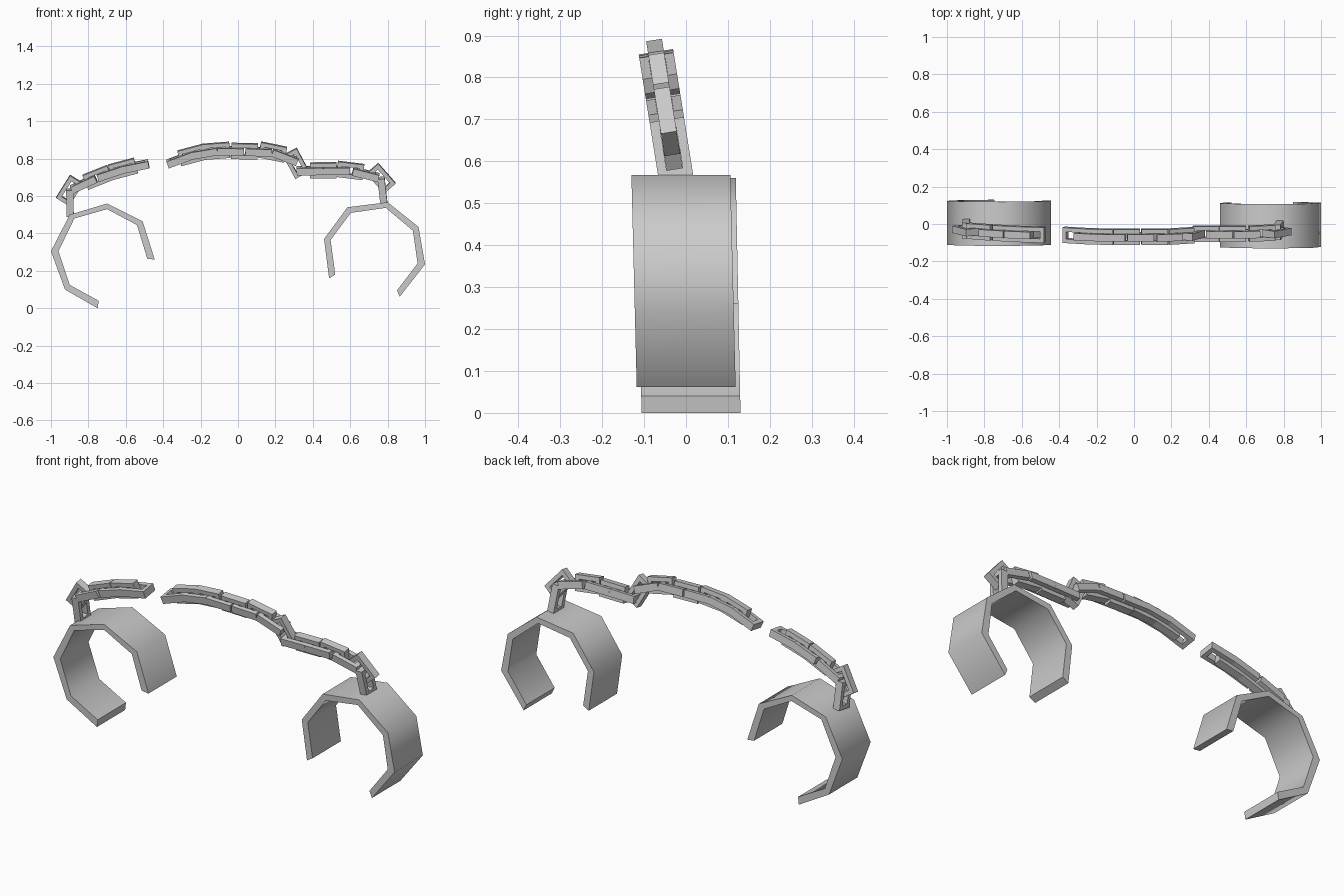
import bpy, bmesh
from mathutils import Vector, Matrix

if "Cube" in bpy.data.objects:
    bpy.data.objects.remove(bpy.data.objects["Cube"])


def make_object(name, bm):
    bmesh.ops.recalc_face_normals(bm, faces=bm.faces[:])
    me = bpy.data.meshes.new(name)
    bm.to_mesh(me)
    bm.free()
    ob = bpy.data.objects.new(name, me)
    bpy.context.collection.objects.link(ob)
    bpy.ops.object.select_all(action='DESELECT')
    bpy.context.view_layer.objects.active = ob
    ob.select_set(True)
    bpy.ops.object.shade_smooth_by_angle(angle=1.0)
    return ob


# Open cuff: a faceted band with an outer and an inner outline
def cuff(name, outer, inner, y0, lean, half=0.118):
    bm = bmesh.new()
    rings = []
    for o, i in zip(outer, inner):
        ring = []
        for (x, z), s in ((o, -1), (o, 1), (i, 1), (i, -1)):
            ring.append(bm.verts.new((x, y0 - lean * z + s * half, z)))
        rings.append(ring)
    for a, b in zip(rings, rings[1:]):
        for k in range(4):
            m = (k + 1) % 4
            bm.faces.new((a[k], a[m], b[m], b[k]))
    bm.faces.new(rings[0])
    bm.faces.new(rings[-1])
    return make_object(name, bm)


cuff("left_cuff",
     [(-.75, 0), (-.925, .10), (-1.0, .305), (-.90, .50), (-.70, .56), (-.51, .465), (-.445, .26)],
     [(-.745, .04), (-.90, .125), (-.96, .305), (-.875, .48), (-.70, .53), (-.54, .445), (-.485, .265)],
     0.012, 0.02)
cuff("right_cuff",
     [(.865, .062), (1.0, .235), (.965, .435), (.80, .567), (.585, .54), (.46, .37), (.487, .16)],
     [(.85, .095), (.96, .24), (.935, .415), (.79, .537), (.603, .51), (.495, .365), (.52, .18)],
     0.002, 0.025)

# Chain: rectangular links, alternately flat and upright
LENGTH, WIDTH, BAR, DEPTH = 0.142, 0.083, 0.022, 0.038


def on_plane(x, z):
    return Vector((x, -0.03 - 0.16 * (z - 0.6), z))


def add_link(bm, centre, direction, upright):
    d = direction.normalized()
    w = Vector((0, 1, 0.16))
    w = (w - d * w.dot(d)).normalized()
    n = d.cross(w)
    if upright:
        w, n = n, -w
    loops = []
    for inset, h in ((0, -1), (0, 1), (BAR, 1), (BAR, -1)):
        a, b = LENGTH / 2 - inset, WIDTH / 2 - inset
        loops.append([bm.verts.new(centre + d * (a * sx) + w * (b * sy) + n * (h * DEPTH / 2))
                      for sx, sy in ((1, 1), (-1, 1), (-1, -1), (1, -1))])
    for k in range(4):
        p, q = loops[k], loops[(k + 1) % 4]
        for c in range(4):
            e = (c + 1) % 4
            bm.faces.new((p[c], p[e], q[e], q[c]))


def add_run(bm, joints):
    pts = [on_plane(*j) for j in joints]
    dirs = [(b - a).normalized() for a, b in zip(pts, pts[1:])]
    for k, d in enumerate(dirs):
        add_link(bm, (pts[k] + pts[k + 1]) / 2, d, False)
        if k:
            add_link(bm, pts[k], dirs[k - 1] + d, True)


# Short broken end on the left cuff
bm = bmesh.new()
add_run(bm, [(-.897, .50), (-.90, .63), (-.75, .70), (-.615, .745), (-.48, .772)])
make_object("left_chain", bm)

# Long broken end on the right cuff, with a sharp kink in the middle
bm = bmesh.new()
add_run(bm, [(-.375, .772), (-.245, .82), (-.115, .842), (.035, .84), (.185, .835), (.315, .785)])
add_link(bm, on_plane(.31, .775), on_plane(.35, .70) - on_plane(.31, .775), True)
add_run(bm, [(.315, .735), (.455, .737), (.60, .737), (.765, .695), (.78, .56)])
make_object("right_chain", bm)
